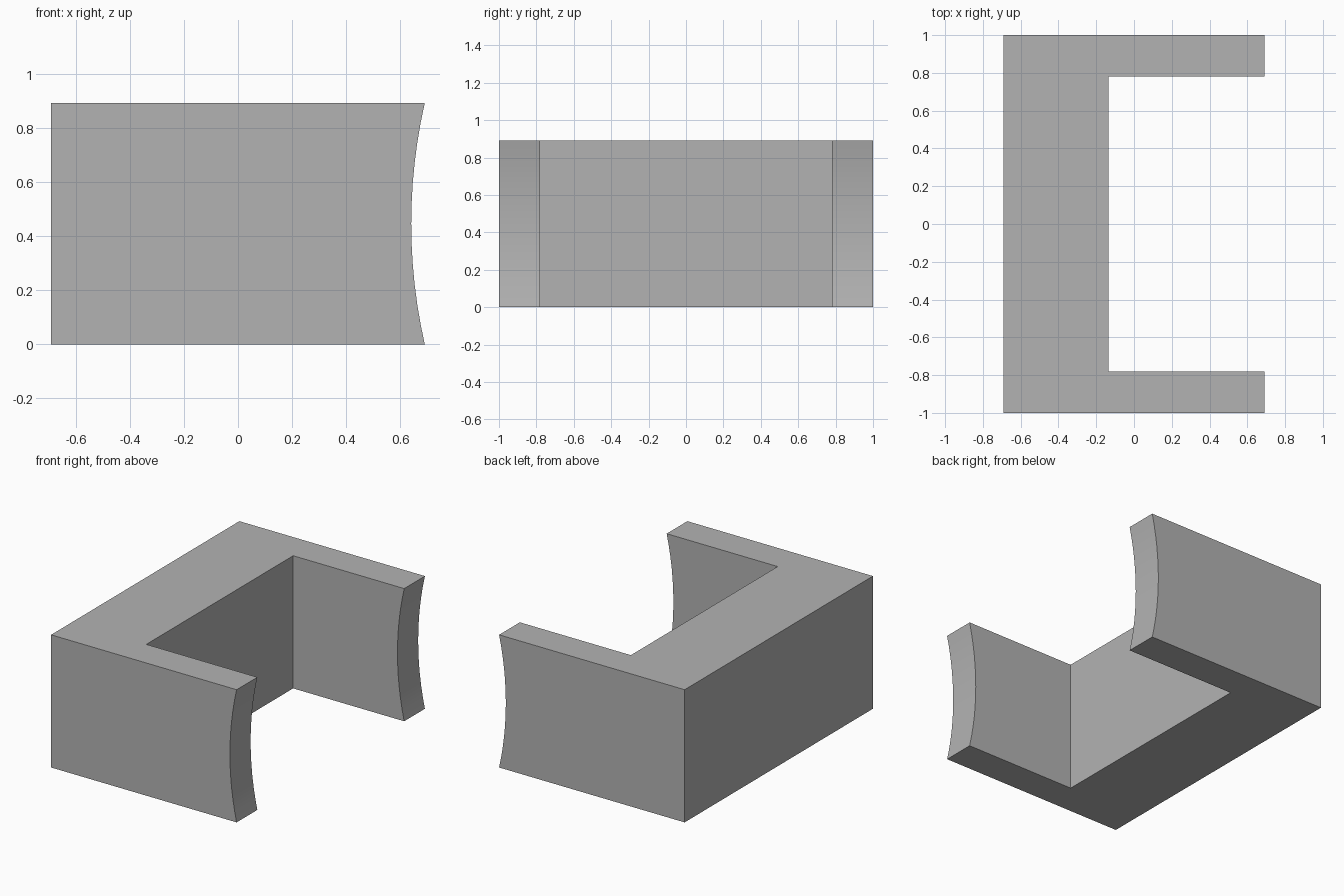
import bpy
import bmesh
import math

if "Cube" in bpy.data.objects:
    bpy.data.objects.remove(bpy.data.objects["Cube"], do_unlink=True)

HEIGHT = 0.892
HALF_X = 0.69
SAG = 0.05           # depth of the hollow in the arm ends
POCKET_X = -0.136    # inner face of the back wall
POCKET_Y = 0.78      # inner faces of the arms
STEPS = 12

grey = bpy.data.materials.new("plain grey")
grey.use_nodes = True
colour = (0.45, 0.45, 0.45, 1)
grey.diffuse_color = colour
grey.node_tree.nodes["Principled BSDF"].inputs["Base Color"].default_value = colour


def prism(name, profile, half_width):
    """Extrude an (x, z) outline along y."""
    bm = bmesh.new()
    face = bm.faces.new([bm.verts.new((x, -half_width, z)) for x, z in profile])
    moved = bmesh.ops.extrude_face_region(bm, geom=[face])["geom"]
    verts = [v for v in moved if isinstance(v, bmesh.types.BMVert)]
    bmesh.ops.translate(bm, verts=verts, vec=(0, 2 * half_width, 0))
    bmesh.ops.recalc_face_normals(bm, faces=bm.faces)
    mesh = bpy.data.meshes.new(name)
    bm.to_mesh(mesh)
    bm.free()
    mesh.materials.append(grey)
    obj = bpy.data.objects.new(name, mesh)
    bpy.context.collection.objects.link(obj)
    return obj


# Side outline: flat back, concave circular front
half = HEIGHT / 2
radius = (half ** 2 + SAG ** 2) / (2 * SAG)
sweep = math.asin(half / radius)
outline = [(-HALF_X, HEIGHT), (-HALF_X, 0)]
for i in range(STEPS + 1):
    a = sweep * (2 * i / STEPS - 1)
    outline.append((HALF_X - SAG + radius * (1 - math.cos(a)),
                    half + radius * math.sin(a)))
bracket = prism("channel_bracket", outline, 1.0)

# Pocket between the two arms
pocket = prism("pocket_cutter", [(POCKET_X, -1), (1, -1), (1, 2), (POCKET_X, 2)], POCKET_Y)
pocket.hide_render = True

cut = bracket.modifiers.new("pocket", 'BOOLEAN')
cut.operation = 'DIFFERENCE'
cut.solver = 'EXACT'
cut.object = pocket

# Apply the cut and remove the cutter
bpy.ops.object.select_all(action='DESELECT')
bpy.context.view_layer.objects.active = bracket
bracket.select_set(True)
bpy.ops.object.modifier_apply(modifier=cut.name)
bpy.data.objects.remove(pocket, do_unlink=True)
bpy.ops.object.shade_smooth_by_angle(angle=math.radians(20))
